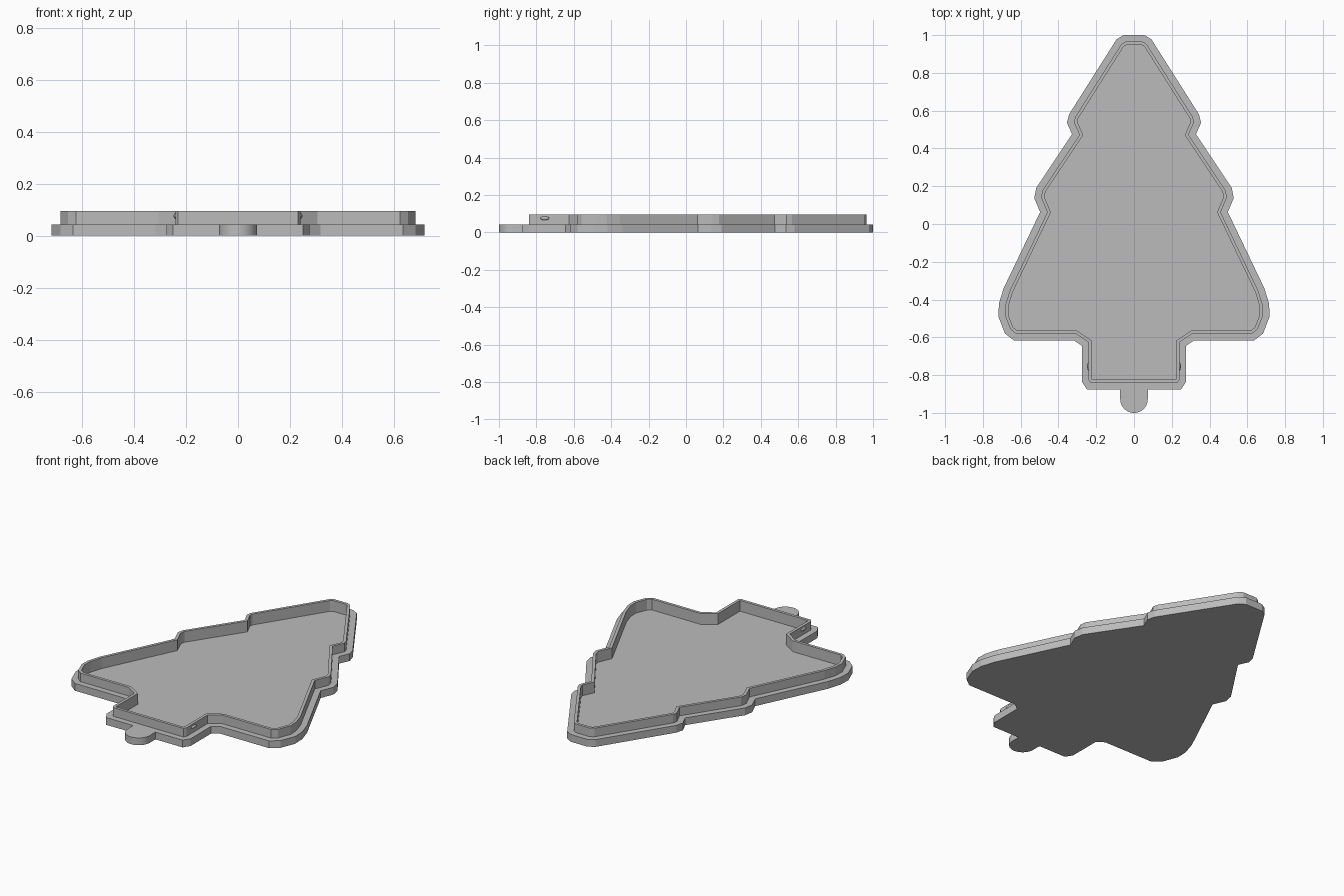
import bpy, bmesh, math
from mathutils import Vector

cube = bpy.data.objects.get("Cube")
if cube:
    bpy.data.objects.remove(cube, do_unlink=True)

grey = bpy.data.materials.new("plain grey")
grey.use_nodes = True
grey.diffuse_color = (0.5, 0.5, 0.5, 1)
grey.node_tree.nodes["Principled BSDF"].inputs["Base Color"].default_value = (0.5, 0.5, 0.5, 1)

BASE_TOP, FLOOR, RIM = 0.043, 0.03, 0.094
LEDGE, WALL = 0.035, 0.017
TRUNK_END = -0.875

# Right half of the tree outline, from tip to trunk
half = [(0.055, 1.0), (0.092, 0.978), (0.344, 0.58), (0.355, 0.535),
        (0.328, 0.476), (0.518, 0.19), (0.528, 0.137), (0.497, 0.063),
        (0.69, -0.34), (0.715, -0.42), (0.718, -0.49), (0.683, -0.58),
        (0.635, -0.617), (0.317, -0.617), (0.275, -0.645),
        (0.275, -0.836), (0.25, TRUNK_END)]
outline = [Vector(p) for p in half] + [Vector((-x, y)) for x, y in reversed(half)]


def inset(points, distance):
    """Move a clockwise outline inwards by an even distance."""
    result = []
    for i, p in enumerate(points):
        a = (p - points[i - 1]).normalized()
        b = (points[(i + 1) % len(points)] - p).normalized()
        na, nb = Vector((a.y, -a.x)), Vector((b.y, -b.x))
        result.append(p + (na + nb) * distance / (1 + na.dot(nb)))
    return result


def build(name, loops):
    """Join stacked (outline, height) loops with side faces and cap both ends."""
    bm = bmesh.new()
    rings = [[bm.verts.new((p.x, p.y, z)) for p in pts] for pts, z in loops]
    for low, high in zip(rings, rings[1:]):
        for i in range(len(low)):
            bm.faces.new((low[i - 1], low[i], high[i], high[i - 1]))
    bm.faces.new(rings[0])
    bm.faces.new(rings[-1])
    bmesh.ops.recalc_face_normals(bm, faces=bm.faces)
    return add_object(name, bm)


def add_object(name, bm):
    mesh = bpy.data.meshes.new(name)
    bm.to_mesh(mesh)
    bm.free()
    mesh.materials.append(grey)
    obj = bpy.data.objects.new(name, mesh)
    bpy.context.collection.objects.link(obj)
    return obj


# Tray: base plate with a ledge, thin raised wall and sunken floor
wall_out = inset(outline, LEDGE)
wall_in = inset(outline, LEDGE + WALL)
build("tree_tray", [(outline, 0), (outline, BASE_TOP), (wall_out, BASE_TOP),
                    (wall_out, RIM), (wall_in, RIM), (wall_in, FLOOR)])

# Rounded pull tab below the trunk
r = 0.073
arc = [Vector((r * math.cos(t), r * math.sin(t) - 1 + r))
       for t in (-math.pi * i / 24 for i in range(25))]
tab = [Vector((-r, TRUNK_END)), Vector((r, TRUNK_END))] + arc
build("pull_tab", [(tab, 0), (tab, BASE_TOP)])

# Small snap bumps on both sides of the trunk wall
for side, name in ((1, "left_snap_bump"), (-1, "right_snap_bump")):
    bm = bmesh.new()
    bmesh.ops.create_uvsphere(bm, u_segments=16, v_segments=8, radius=1)
    bmesh.ops.scale(bm, vec=(0.008, 0.023, 0.01), verts=bm.verts)
    bmesh.ops.translate(bm, vec=(side * 0.24, -0.755, 0.075), verts=bm.verts)
    for f in bm.faces:
        f.smooth = True
    add_object(name, bm)
